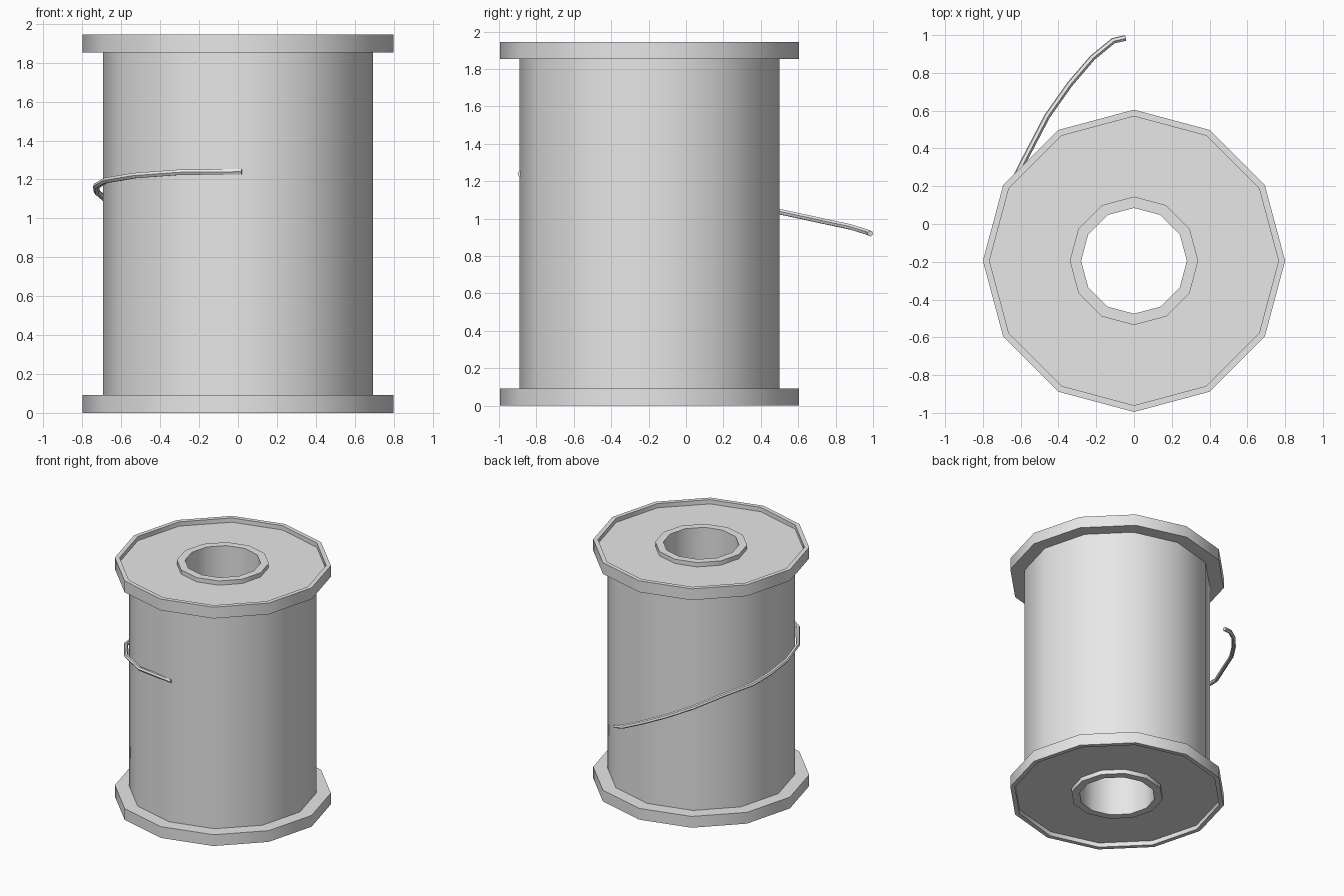
import bpy, bmesh, math
from mathutils import Matrix, Vector

old = bpy.data.objects.get("Cube")
if old:
    bpy.data.objects.remove(old, do_unlink=True)

SIDES = 12
AXIS_Y = -0.195
HEIGHT = 1.945

grey = bpy.data.materials.new("plain_grey")
grey.use_nodes = True
grey.diffuse_color = (0.8, 0.8, 0.8, 1)
grey.node_tree.nodes["Principled BSDF"].inputs["Base Color"].default_value = (0.8, 0.8, 0.8, 1)


def smooth(obj):
    bpy.ops.object.select_all(action="DESELECT")
    obj.select_set(True)
    bpy.context.view_layer.objects.active = obj
    bpy.ops.object.shade_smooth_by_angle(angle=math.radians(40))


def lathe(name, profile):
    """Turn a closed (radius, z) outline around the spool axis."""
    bm = bmesh.new()
    rings = []
    for r, z in profile:
        ring = []
        for i in range(SIDES):
            a = math.tau * i / SIDES
            ring.append(bm.verts.new((r * math.cos(a), r * math.sin(a), z)))
        rings.append(ring)
    for k, ring in enumerate(rings):
        nxt = rings[(k + 1) % len(rings)]
        for i in range(SIDES):
            j = (i + 1) % SIDES
            bm.faces.new((ring[i], ring[j], nxt[j], nxt[i]))
    bmesh.ops.recalc_face_normals(bm, faces=bm.faces)
    mesh = bpy.data.meshes.new(name)
    bm.to_mesh(mesh)
    bm.free()
    mesh.materials.append(grey)
    obj = bpy.data.objects.new(name, mesh)
    obj.location.y = AXIS_Y
    bpy.context.collection.objects.link(obj)
    smooth(obj)
    return obj


# Hollow hub through the middle
lathe("hub_tube", [(0.28, 0), (0.34, 0), (0.34, HEIGHT), (0.28, HEIGHT)])

# End flanges with a recessed outer face and a thin raised rim
flange = [(0.33, 0.035), (0.765, 0.035), (0.765, 0), (0.8, 0), (0.8, 0.092), (0.33, 0.092)]
lathe("bottom_flange", flange)
lathe("top_flange", [(r, HEIGHT - z) for r, z in flange])

# Wound thread
lathe("wound_thread", [(0.33, 0.08), (0.695, 0.08), (0.695, HEIGHT - 0.08), (0.33, HEIGHT - 0.08)])

# Loose thread end, leaving the winding and trailing off behind
path = [(0.02, -0.885, 1.24), (-0.3, -0.835, 1.237), (-0.53, -0.68, 1.22),
        (-0.68, -0.47, 1.195), (-0.73, -0.25, 1.165), (-0.725, -0.05, 1.135),
        (-0.69, 0.12, 1.105), (-0.58, 0.34, 1.07), (-0.46, 0.57, 1.022),
        (-0.34, 0.74, 0.985), (-0.22, 0.88, 0.955), (-0.11, 0.97, 0.927),
        (-0.045, 0.985, 0.92)]
curve = bpy.data.curves.new("loose_thread", "CURVE")
curve.dimensions = "3D"
curve.bevel_depth = 0.016
curve.bevel_resolution = 1
curve.use_fill_caps = True
spline = curve.splines.new("POLY")
spline.points.add(len(path) - 1)
for point, co in zip(spline.points, path):
    point.co = (*co, 1)
curve.materials.append(grey)
thread = bpy.data.objects.new("loose_thread", curve)
bpy.context.collection.objects.link(thread)
bpy.ops.object.select_all(action="DESELECT")
thread.select_set(True)
bpy.context.view_layer.objects.active = thread
bpy.ops.object.convert(target="MESH")
smooth(bpy.context.view_layer.objects.active)
